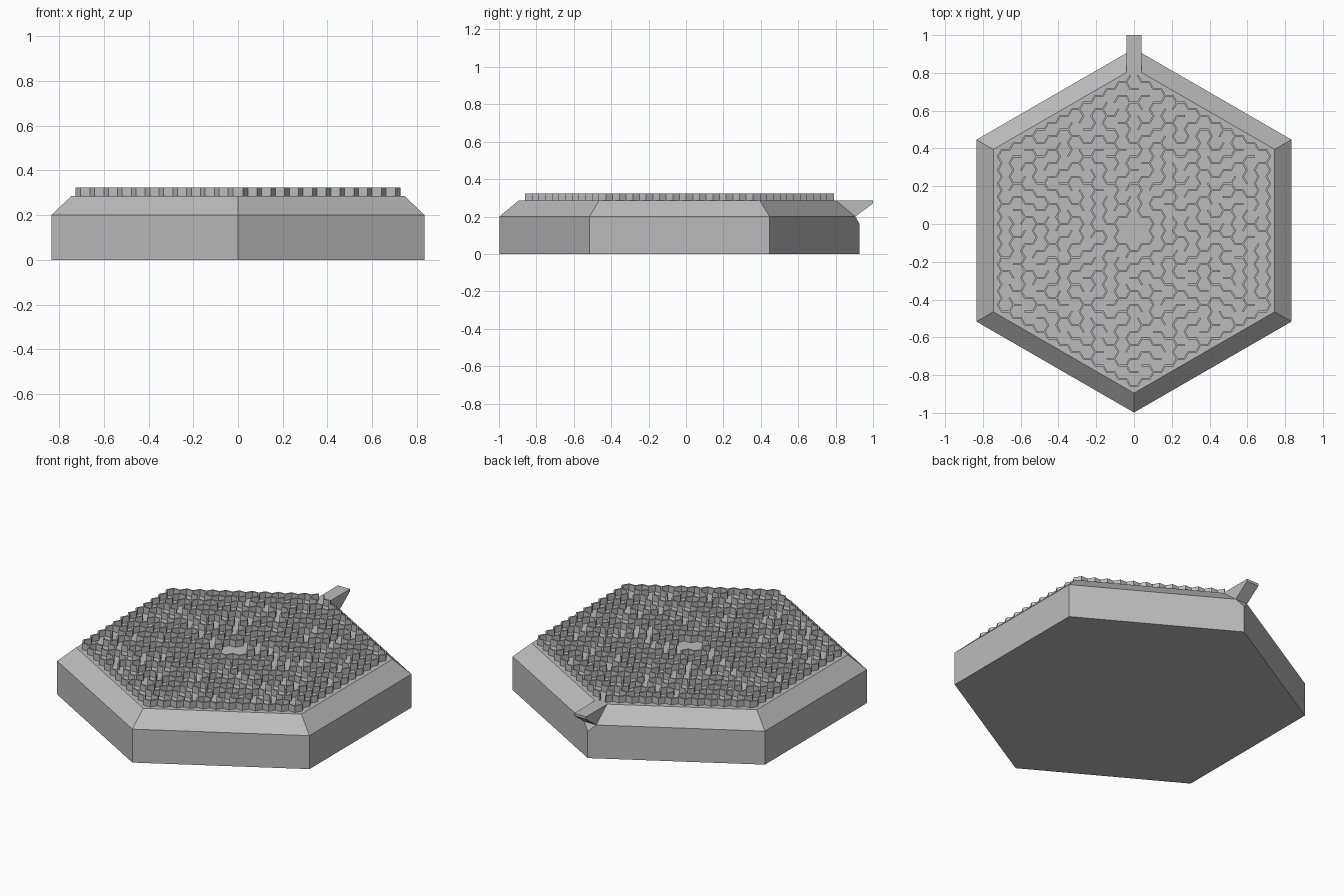
import bpy, bmesh, math, random
from mathutils import Matrix, Vector

if "Cube" in bpy.data.objects:
    bpy.data.objects.remove(bpy.data.objects["Cube"])

random.seed(7)
CY = -0.035                      # centre of the hexagon in y
R_OUT, R_TOP = 0.963, 0.86       # corner radius at foot and on top
Z_SIDE, Z_TOP, Z_WALL = 0.2, 0.285, 0.323
HALF = 0.04                      # half width of the spout
N, S, THICK = 11, 0.0412, 0.009  # maze rings, cell edge, wall thickness

grey = bpy.data.materials.new("plain grey")
grey.diffuse_color = (0.5, 0.5, 0.5, 1)
grey.use_nodes = True
grey.node_tree.nodes["Principled BSDF"].inputs["Base Color"].default_value = grey.diffuse_color


def add_object(name, bm):
    mesh = bpy.data.meshes.new(name)
    bm.to_mesh(mesh)
    bm.free()
    mesh.materials.append(grey)
    ob = bpy.data.objects.new(name, mesh)
    bpy.context.collection.objects.link(ob)
    return ob


def hull(name, points):
    bm = bmesh.new()
    for p in points:
        bm.verts.new(p)
    bmesh.ops.convex_hull(bm, input=bm.verts[:])
    bmesh.ops.dissolve_limit(bm, angle_limit=0.01, verts=bm.verts[:], edges=bm.edges[:])
    bmesh.ops.recalc_face_normals(bm, faces=bm.faces[:])
    return add_object(name, bm)


def hexagon(r, z, skip_back=False):
    """Pointy hexagon; the back corner can be cut off to the spout width."""
    pts = []
    for k in range(6):
        a = math.radians(90 + 60 * k)
        if k == 0 and skip_back:
            y = CY + r - HALF * math.tan(math.radians(30))
            pts += [(-HALF, y, z), (HALF, y, z)]
        else:
            pts.append((r * math.cos(a), CY + r * math.sin(a), z))
    return pts


# Base: hexagonal block with sloped rim and notched back corner
side, top = hexagon(R_OUT, Z_SIDE, True), hexagon(R_TOP, Z_TOP, True)
hull("base", hexagon(R_OUT, 0) + side + top + [(0, CY + R_OUT, 0.16)])

# Spout reaching out over the back corner
tip = [(x, 1.0, z) for x in (-HALF, HALF) for z in (0.27, Z_TOP)]
hull("spout", side[:2] + top[:2] + tip)

# Maze cells, carved by a random depth-first walk
DIRS = [(1, 0), (0, 1), (-1, 1), (-1, 0), (0, -1), (1, -1)]
cells = {(q, r) for q in range(-N, N + 1) for r in range(-N, N + 1) if abs(q + r) <= N}
chamber = [(0, 0)] + DIRS
opened = {frozenset((a, b)) for a in chamber for b in chamber if a != b}
opened.add(frozenset(((0, N), (0, N + 1))))      # opening towards the spout
seen, stack = set(chamber), [(0, 1)]
while stack:
    c = stack[-1]
    free = [n for n in ((c[0] + d[0], c[1] + d[1]) for d in DIRS) if n in cells and n not in seen]
    if free:
        n = random.choice(free)
        opened.add(frozenset((c, n)))
        seen.add(n)
        stack.append(n)
    else:
        stack.pop()

# Maze walls: one thin block on each closed cell edge
bm = bmesh.new()
done = set()
for q, r in sorted(cells):
    centre = Vector((1.5 * S * q, CY + math.sqrt(3) * S * (r + q / 2), 0))
    for k, d in enumerate(DIRS):
        edge = frozenset(((q, r), (q + d[0], r + d[1])))
        if edge in opened or edge in done:
            continue
        done.add(edge)
        a = math.radians(30 + 60 * k)
        mid = centre + Vector((math.cos(a), math.sin(a), 0)) * S * math.sqrt(3) / 2
        mid.z = (Z_TOP + Z_WALL) / 2
        m = (Matrix.Translation(mid) @ Matrix.Rotation(a, 4, 'Z')
             @ Matrix.Diagonal((THICK, S + THICK * 0.55, Z_WALL - Z_TOP, 1)))
        bmesh.ops.create_cube(bm, size=1, matrix=m)
add_object("maze_walls", bm)
